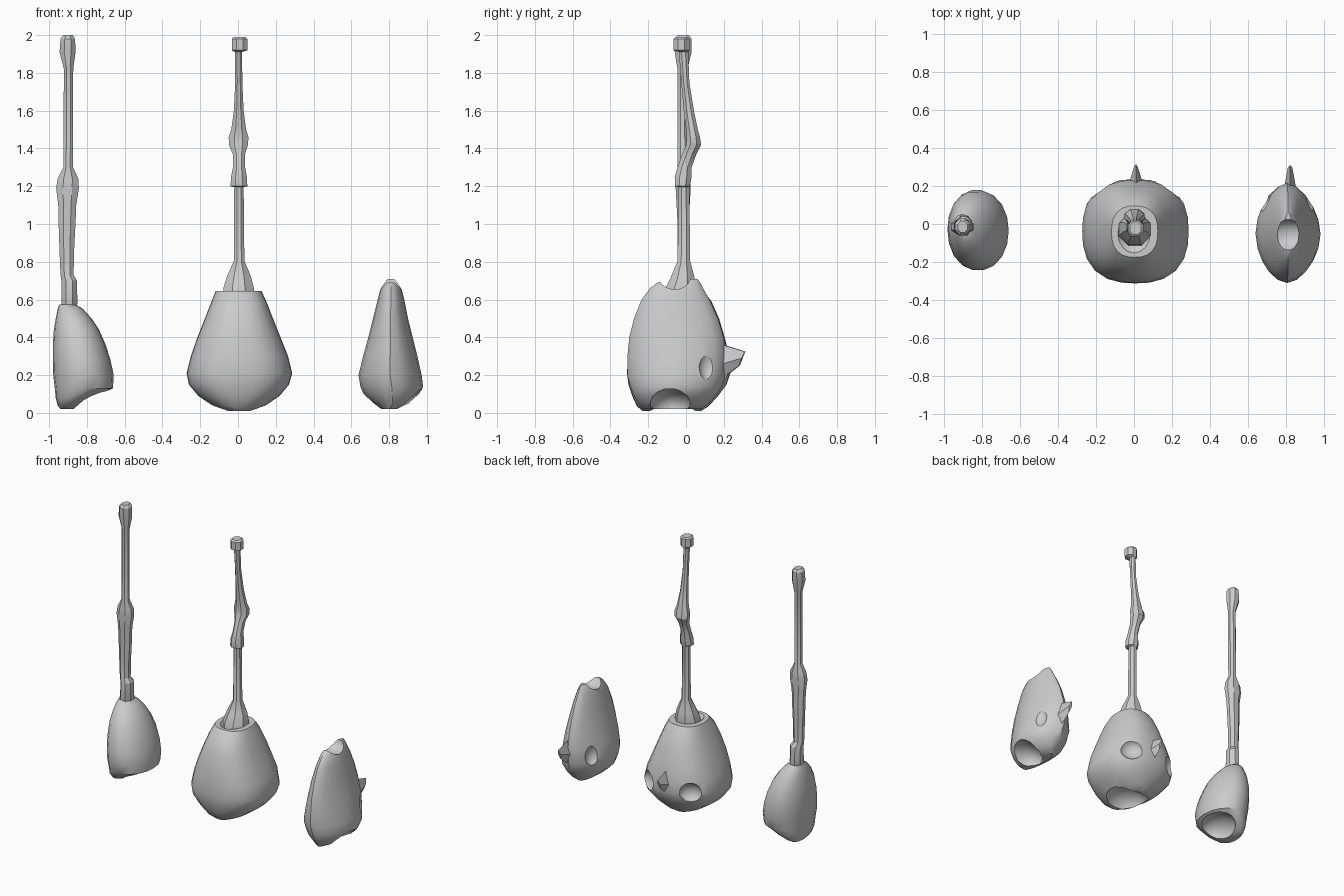
import bpy, bmesh, math
from mathutils import Vector


def finish(ob, angle=30):
    bpy.ops.object.select_all(action='DESELECT')
    ob.select_set(True)
    bpy.context.view_layer.objects.active = ob
    bpy.ops.object.shade_smooth_by_angle(angle=math.radians(angle))


def loft(name, rings, sides, power=2.0, turn=0.0):
    """Rings are (z, xmin, xmax, ymin, ymax), from bottom to top."""
    bm = bmesh.new()
    loops = []
    for z, x0, x1, y0, y1 in rings:
        loop = []
        for i in range(sides):
            a = 2 * math.pi * (i + turn) / sides
            c, s = math.cos(a), math.sin(a)
            r = (abs(c) ** power + abs(s) ** power) ** (-1 / power)
            loop.append(bm.verts.new(((x0 + x1) / 2 + r * c * (x1 - x0) / 2,
                                      (y0 + y1) / 2 + r * s * (y1 - y0) / 2, z)))
        loops.append(loop)
    for a, b in zip(loops, loops[1:]):
        for i in range(sides):
            j = (i + 1) % sides
            bm.faces.new((a[i], a[j], b[j], b[i]))
    bm.faces.new(loops[0][::-1])
    bm.faces.new(loops[-1])
    me = bpy.data.meshes.new(name)
    bm.to_mesh(me)
    bm.free()
    ob = bpy.data.objects.new(name, me)
    bpy.context.collection.objects.link(ob)
    return ob


def carve(ob, loc, radii, rot=(0, 0, 0)):
    """Scoop an ellipsoidal hollow out of a body."""
    bpy.ops.mesh.primitive_uv_sphere_add(segments=16, ring_count=10, location=loc, rotation=rot)
    cutter = bpy.context.object
    cutter.scale = radii
    cutter.hide_render = True
    mod = ob.modifiers.new("hollow", 'BOOLEAN')
    mod.operation = 'DIFFERENCE'
    mod.solver = 'EXACT'
    mod.object = cutter
    bpy.context.view_layer.objects.active = ob
    bpy.ops.object.modifier_apply(modifier=mod.name)
    bpy.data.objects.remove(cutter)


def spike(name, x, y0, tip, wide, blunt):
    """Beak pointing back from a body."""
    pts = [(-wide, y0, .25), (0, y0, .16), (wide, y0, .25), (0, y0, .37),
           (-blunt, tip - .015, .29), (0, tip - .03, .25), (blunt, tip - .015, .29), (0, tip, .325)]
    me = bpy.data.meshes.new(name)
    me.from_pydata([(x + p[0], p[1], p[2]) for p in pts], [],
                   [(0, 1, 2, 3), (7, 6, 5, 4)] +
                   [(i, i + 4, (i + 1) % 4 + 4, (i + 1) % 4) for i in range(4)])
    bm = bmesh.new()
    bm.from_mesh(me)
    bmesh.ops.recalc_face_normals(bm, faces=bm.faces)
    bm.to_mesh(me)
    bm.free()
    bpy.context.collection.objects.link(bpy.data.objects.new(name, me))


# Middle body, with bowl, mouth and two sockets
mid = loft("middle_body", [
    (.01, -.07, .08, -.23, .08), (.035, -.13, .14, -.26, .12), (.09, -.21, .22, -.285, .17),
    (.15, -.26, .27, -.305, .215), (.21, -.272, .287, -.312, .235), (.3, -.25, .265, -.308, .23),
    (.4, -.215, .225, -.295, .205), (.5, -.175, .185, -.27, .175),
    (.59, -.14, .15, -.23, .135), (.645, -.118, .125, -.175, .095)], 24, 2.5)
carve(mid, (0, -.05, .68), (.1, .12, .07))
carve(mid, (0, -.07, .0), (.17, .13, .11))
for s in (-1, 1):
    carve(mid, (.005 + s * .185, .20, .23), (.085, .06, .075), (0, 0, -s * .5))
finish(mid)
spike("middle_beak", .01, .17, .315, .05, .01)

# Middle neck: flared foot, thin shaft, bent joint, end knob
finish(loft("middle_neck", [
    (.62, -.08, .09, -.115, .05), (.66, -.078, .085, -.11, .055), (.72, -.06, .07, -.08, .045),
    (.805, -.022, .034, -.045, .022), (1.195, -.02, .03, -.04, .018),
    (1.2, -.04, .05, -.058, .02), (1.25, -.037, .047, -.06, .03), (1.3, -.027, .038, -.045, .03),
    (1.37, -.028, .038, -.02, .055), (1.42, -.048, .053, .0, .08), (1.46, -.05, .056, .002, .074),
    (1.5, -.036, .043, 0, .063), (1.6, -.022, .03, -.012, .042), (1.75, -.015, .023, -.025, .018),
    (1.91, -.016, .022, -.038, .012), (1.92, -.033, .05, -.066, .018),
    (1.98, -.033, .05, -.066, .018), (1.99, -.022, .038, -.055, .01)], 8, 4, .5), 25)

# Right body, lens shaped, with saddle, side mouth and two sockets
right = loft("right_body", [
    (.02, .76, .85, -.22, .08), (.05, .72, .92, -.25, .12), (.1, .665, .965, -.28, .165),
    (.14, .648, .98, -.295, .19), (.2, .638, .972, -.31, .21), (.3, .662, .95, -.31, .215),
    (.4, .69, .925, -.3, .2), (.5, .715, .9, -.275, .17), (.6, .74, .88, -.235, .125),
    (.66, .755, .865, -.19, .09), (.69, .77, .85, -.15, .075), (.71, .79, .83, -.1, .06)], 20, 1.8)
carve(right, (.81, -.06, .72), (.12, .085, .075), (-.15, 0, 0))
carve(right, (.94, -.085, .03), (.17, .115, .1))
for s in (-1, 1):
    carve(right, (.81 + s * .15, .125, .25), (.06, .06, .09))
finish(right)
spike("right_beak", .82, .16, .31, .037, .012)

# Left body, with slanted opening underneath
left = loft("left_body", [
    (.02, -.94, -.87, -.1, .06), (.04, -.955, -.83, -.15, .09), (.08, -.965, -.76, -.2, .13),
    (.13, -.97, -.662, -.23, .16), (.2, -.978, -.658, -.245, .175), (.28, -.98, -.675, -.24, .18),
    (.36, -.98, -.7, -.22, .17), (.44, -.975, -.735, -.19, .145), (.5, -.965, -.775, -.15, .115),
    (.55, -.955, -.82, -.1, .08), (.575, -.945, -.86, -.06, .05)], 18, 2.1)
carve(left, (-.77, -.02, .06), (.11, .15, .085), (0, -.4, 0))
finish(left)

# Left neck: wide lower handle, slim upper shaft, end knob
finish(loft("left_neck", [
    (.53, -.93, -.86, -.05, .04), (.58, -.935, -.85, -.06, .045), (.7, -.935, -.852, -.055, .04),
    (.73, -.94, -.87, -.045, .02), (.85, -.945, -.868, -.045, .02), (1.0, -.95, -.86, -.045, .02),
    (1.1, -.952, -.856, -.05, .02), (1.19, -.963, -.842, -.055, .025), (1.24, -.955, -.845, -.055, .025),
    (1.3, -.925, -.873, -.045, .01), (1.82, -.922, -.872, -.045, .008),
    (1.91, -.945, -.86, -.06, .03), (1.98, -.94, -.862, -.06, .03), (2.0, -.925, -.875, -.045, .015)], 8, 4, .5), 25)
